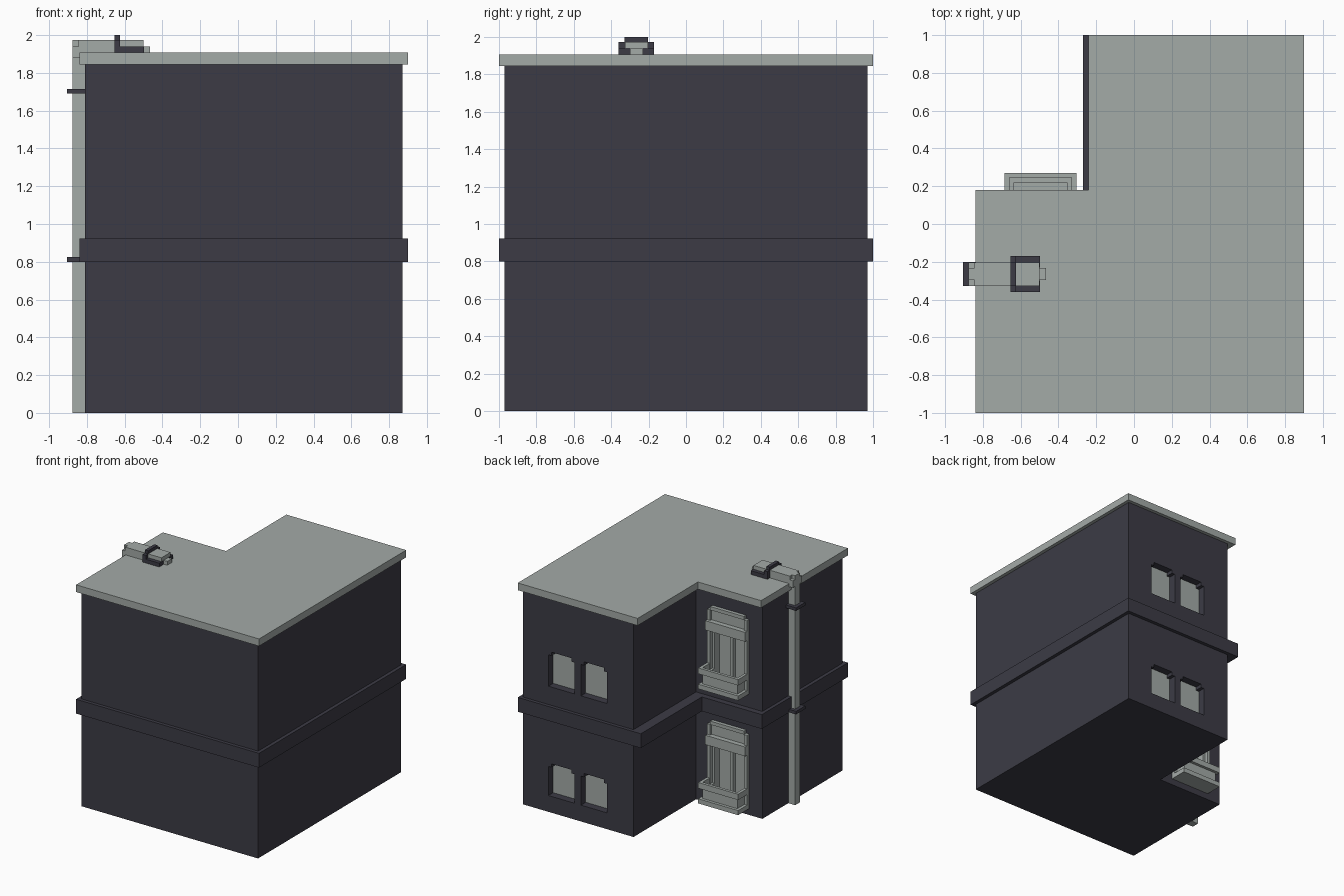
import bpy, bmesh
from mathutils import Vector

if "Cube" in bpy.data.objects:
    bpy.data.objects.remove(bpy.data.objects["Cube"], do_unlink=True)


def material(name, rgb):
    m = bpy.data.materials.new(name)
    m.use_nodes = True
    m.diffuse_color = (*rgb, 1)
    m.node_tree.nodes["Principled BSDF"].inputs["Base Color"].default_value = (*rgb, 1)
    return m


LIGHT = material("light grey", (0.37, 0.405, 0.388))
DARK = material("dark slate", (0.045, 0.044, 0.06))


def finish(name, bm, mat):
    bmesh.ops.recalc_face_normals(bm, faces=bm.faces)
    me = bpy.data.meshes.new(name)
    bm.to_mesh(me)
    bm.free()
    me.materials.append(mat)
    ob = bpy.data.objects.new(name, me)
    bpy.context.scene.collection.objects.link(ob)
    return ob


def add_prism(bm, points, a, b, axis="z"):
    """Extrude a flat outline from a to b along z (x, y points) or y (x, z points)."""
    place = (lambda p, t: (p[0], p[1], t)) if axis == "z" else (lambda p, t: (p[0], t, p[1]))
    face = bm.faces.new([bm.verts.new(place(p, a)) for p in points])
    ext = bmesh.ops.extrude_face_region(bm, geom=[face])
    verts = [v for v in ext["geom"] if isinstance(v, bmesh.types.BMVert)]
    bmesh.ops.translate(bm, verts=verts, vec=Vector(place((0, 0), b - a)))


def prism(name, points, a, b, mat, axis="z"):
    bm = bmesh.new()
    add_prism(bm, points, a, b, axis)
    return finish(name, bm, mat)


def boxes(name, mat, *dims):
    """One object from boxes given as (x0, x1, y0, y1, z0, z1)."""
    bm = bmesh.new()
    for x0, x1, y0, y1, z0, z1 in dims:
        add_prism(bm, [(x0, y0), (x1, y0), (x1, y1), (x0, y1)], z0, z1)
    return finish(name, bm, mat)


def ell(x0, x1, y0, y1, nx, ny):
    return [(x0, y0), (x1, y0), (x1, y1), (nx, y1), (nx, ny), (x0, ny)]


def cut(target, cutter):
    mod = target.modifiers.new("opening", "BOOLEAN")
    mod.operation = "DIFFERENCE"
    mod.solver = "EXACT"
    mod.object = cutter
    bpy.context.view_layer.objects.active = target
    bpy.ops.object.modifier_apply(modifier=mod.name)
    bpy.data.objects.remove(cutter, do_unlink=True)


# Main L-shaped building, floor band and roof slab
walls = prism("walls", ell(-0.81, 0.87, -0.97, 0.97, -0.18, 0.12), 0, 1.85, DARK)
prism("floor_band", ell(-0.84, 0.90, -1.0, 1.0, -0.27, 0.17), 0.80, 0.923, DARK)
prism("roof", ell(-0.84, 0.90, -1.0, 1.0, -0.24, 0.18), 1.845, 1.907, LIGHT)

# Back windows: recessed panes behind openings with stepped upper corners
S = 0.03
for floor, z0, z1 in (("lower", 0.14, 0.42), ("upper", 1.08, 1.38)):
    for side, x0, x1 in (("right", 0.07, 0.32), ("left", 0.38, 0.63)):
        outline = [(x0, z0), (x1, z0), (x1, z1 - S), (x1 - S, z1 - S), (x1 - S, z1),
                   (x0 + S, z1), (x0 + S, z1 - S), (x0, z1 - S)]
        cut(walls, prism("cutter", outline, 0.90, 1.05, DARK, "y"))
        boxes(f"{floor}_{side}_pane", LIGHT, (x0, x1, 0.895, 0.905, z0, z1))

# Tall windows with planters on the inner wall
CX, WY = -0.495, 0.12
for floor, dz in (("lower", -0.985), ("upper", 0.0)):
    def part(name, *dims):
        boxes(f"{floor}_{name}", LIGHT, *[(CX + a, CX + b, WY + c, WY + d, e + dz, f + dz)
                                          for a, b, c, d, e, f in dims])

    cut(walls, boxes("cutter", DARK, (CX - 0.165, CX + 0.165, WY - 0.07, WY + 0.1,
                                      1.08 + dz, 1.52 + dz)))
    part("glazing", (-0.165, 0.165, -0.075, -0.065, 1.08, 1.52))
    # Sash bars and reveal lining
    part("sash", (-0.015, 0.015, -0.065, -0.03, 1.08, 1.52),
         (-0.165, -0.14, -0.065, 0.0, 1.08, 1.52), (0.14, 0.165, -0.065, 0.0, 1.08, 1.52),
         (-0.14, 0.14, -0.065, -0.03, 1.49, 1.52))
    part("jambs", (-0.19, -0.16, 0, 0.03, 1.08, 1.51), (0.16, 0.19, 0, 0.03, 1.08, 1.51))
    part("lintel", (-0.19, 0.19, 0, 0.055, 1.51, 1.59))
    # Raised head panel with stepped border
    part("head_panel", (-0.16, 0.16, 0, 0.012, 1.59, 1.69))
    part("head_border", (-0.16, 0.16, 0, 0.03, 1.68, 1.71),
         (-0.19, -0.16, 0, 0.03, 1.59, 1.68), (0.16, 0.19, 0, 0.03, 1.59, 1.68))
    # Planter: slab, hollow body and wider rim
    part("planter_slab", (-0.19, 0.19, 0, 0.15, 1.04, 1.08))
    part("planter_body", (-0.165, 0.165, 0.10, 0.125, 1.08, 1.17),
         (-0.165, -0.14, 0, 0.10, 1.08, 1.17), (0.14, 0.165, 0, 0.10, 1.08, 1.17))
    part("planter_rim", (-0.19, 0.19, 0.125, 0.15, 1.17, 1.22),
         (-0.19, -0.165, 0, 0.125, 1.17, 1.22), (0.165, 0.19, 0, 0.125, 1.17, 1.22))

# Downpipe, its elbow and the duct over the roof edge
PY = -0.265
boxes("downpipe", LIGHT, (-0.875, -0.81, PY - 0.032, PY + 0.032, 0, 1.88))
boxes("pipe_elbow", LIGHT, (-0.875, -0.845, PY - 0.032, PY + 0.032, 1.88, 1.973),
      (-0.875, -0.84, PY - 0.062, PY + 0.062, 1.88, 1.94))
boxes("roof_duct", LIGHT, (-0.845, -0.50, PY - 0.062, PY + 0.062, 1.907, 1.973))
boxes("duct_outlet", LIGHT, (-0.50, -0.465, PY - 0.032, PY + 0.032, 1.907, 1.94))

# Dark wall brackets round the downpipe
for name, z in (("lower", 0.80), ("upper", 1.69)):
    boxes(f"{name}_pipe_bracket", DARK, (-0.905, -0.805, PY - 0.063, PY + 0.063, z, z + 0.026))

# Dark clamp over the roof duct: arch and side feet
dims = [(-0.655, -0.625, PY - 0.063, PY + 0.063, 1.97, 2.0)]
for s in (-1, 1):
    def span(a, b):
        return tuple(sorted((PY + s * a, PY + s * b)))
    dims += [(-0.655, -0.625, *span(0.062, 0.095), 1.907, 1.973),
             (-0.625, -0.497, *span(0.062, 0.095), 1.907, 1.94),
             (-0.52, -0.497, *span(0.034, 0.062), 1.907, 1.94)]
boxes("duct_clamp", DARK, *dims)
